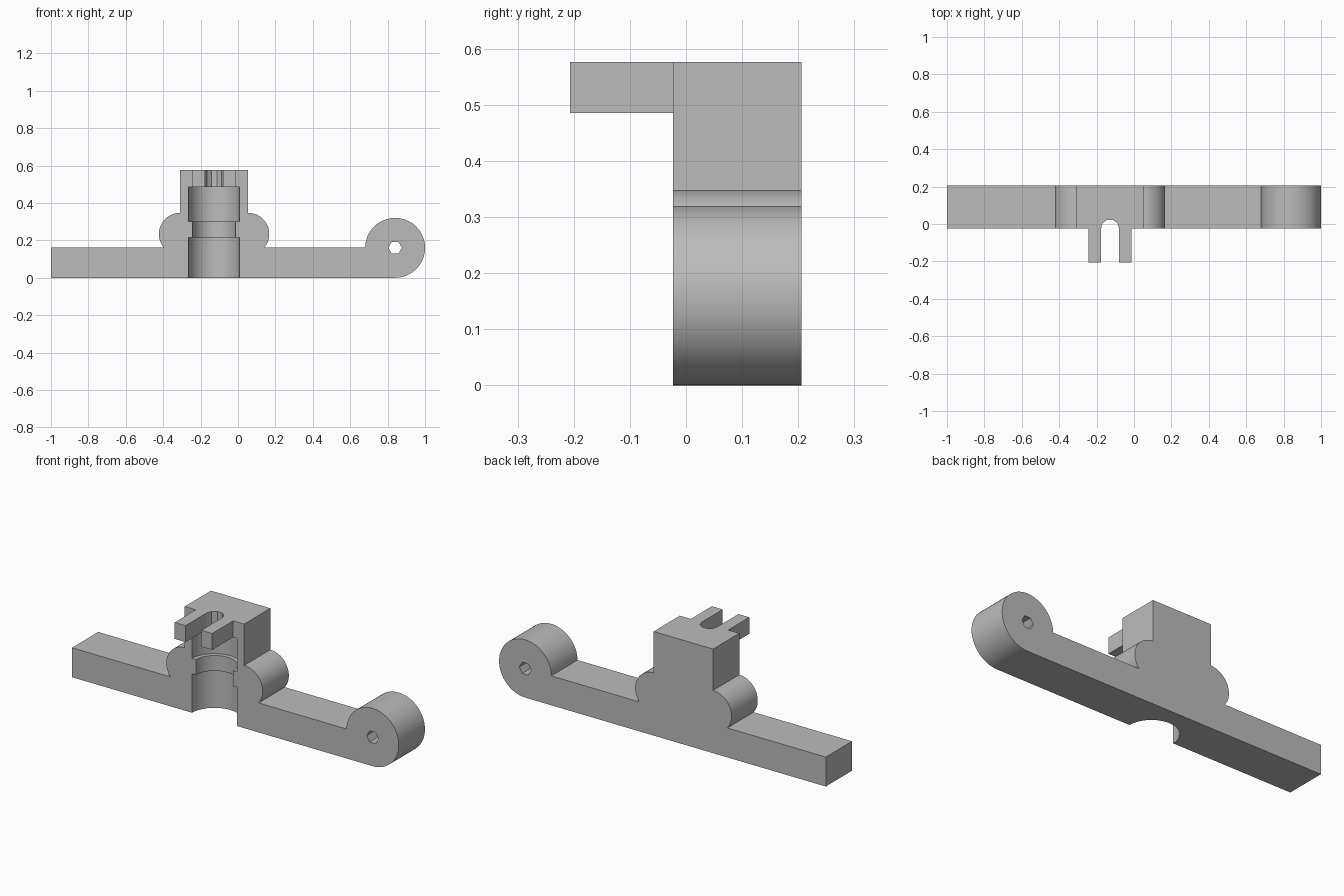
import bpy, bmesh
from math import sin, cos, asin, radians, degrees

cube = bpy.data.objects.get("Cube")
if cube:
    bpy.data.objects.remove(cube, do_unlink=True)

FRONT, BACK = -0.023, 0.206      # thickness of the plate
BAR, TOP, ROOF = 0.163, 0.576, 0.485
MID = -0.128                     # centre of the tower
HALF = 0.182                     # half width of the tower
LOBE_Z, LOBE_R = 0.234, 0.113
EYE_X, EYE_R = 0.84, 0.16

grey = bpy.data.materials.new("plain grey")
grey.use_nodes = True
grey.diffuse_color = (0.5, 0.5, 0.5, 1)
grey.node_tree.nodes["Principled BSDF"].inputs["Base Color"].default_value = (0.5, 0.5, 0.5, 1)


def arc(x, z, r, start, end, steps):
    angles = [radians(start + (end - start) * i / steps) for i in range(steps + 1)]
    return [(x + r * cos(a), z + r * sin(a)) for a in angles]


def prism(name, outline, low, high, axis="Z"):
    """Extrude a 2D outline along Z, or an x-z outline along Y."""
    bm = bmesh.new()
    place = (lambda p: (p[0], p[1], low)) if axis == "Z" else (lambda p: (p[0], low, p[1]))
    face = bm.faces.new([bm.verts.new(place(p)) for p in outline])
    moved = bmesh.ops.extrude_face_region(bm, geom=[face])["geom"]
    step = (0, 0, high - low) if axis == "Z" else (0, high - low, 0)
    bmesh.ops.translate(bm, vec=step, verts=[v for v in moved if isinstance(v, bmesh.types.BMVert)])
    bmesh.ops.recalc_face_normals(bm, faces=bm.faces)
    mesh = bpy.data.meshes.new(name)
    bm.to_mesh(mesh)
    bm.free()
    mesh.materials.append(grey)
    obj = bpy.data.objects.new(name, mesh)
    bpy.context.collection.objects.link(obj)
    return obj


def cut(target, cutter):
    mod = target.modifiers.new("cut", "BOOLEAN")
    mod.operation, mod.solver, mod.object = "DIFFERENCE", "EXACT", cutter
    bpy.context.view_layer.objects.active = target
    bpy.ops.object.modifier_apply(modifier=mod.name)
    bpy.data.objects.remove(cutter, do_unlink=True)


# Body: bar, round eye, side lobes and tower in one outline
dip = degrees(asin((BAR - LOBE_Z) / LOBE_R))
eye_end = 180 - degrees(asin((BAR - EYE_R) / EYE_R))
outline = [(-1, 0)]
outline += arc(EYE_X, EYE_R, EYE_R, -90, eye_end, 48)
outline += arc(MID + HALF, LOBE_Z, LOBE_R, dip, 90, 28)
outline += [(MID + HALF, TOP), (MID - HALF, TOP)]
outline += arc(MID - HALF, LOBE_Z, LOBE_R, 90, 180 - dip, 28)
outline += [(-1, BAR)]
body = prism("arm_body", outline, FRONT, BACK, "Y")

# Hexagonal pivot hole
cut(body, prism("pivot_hole", arc(EYE_X, EYE_R, 0.036, 0, 300, 5), -0.3, 0.3, "Y"))

# Stepped half-round channel with a narrow collar, then the small slot on top
for radius, low, high, sides in [(0.137, -0.1, 0.215, 64), (0.1145, 0.1, 0.4, 64),
                                 (0.137, 0.3, ROOF, 64), (0.048, 0.45, 0.7, 10)]:
    ring = arc(MID, FRONT, radius, 0, 360, sides)[:-1]
    cut(body, prism("channel_cutter", ring, low, high))

# Two prongs reaching forward on either side of the slot
for side, name in ((1, "left_prong"), (-1, "right_prong")):
    xs = (MID + side * 0.048, MID + side * 0.1145)
    prism(name, [(xs[0], -0.207), (xs[1], -0.207), (xs[1], FRONT), (xs[0], FRONT)], ROOF, TOP)

# Smooth round walls, sharp corners
bpy.ops.object.select_all(action="DESELECT")
body.select_set(True)
bpy.context.view_layer.objects.active = body
bpy.ops.object.shade_smooth_by_angle(angle=radians(30))
